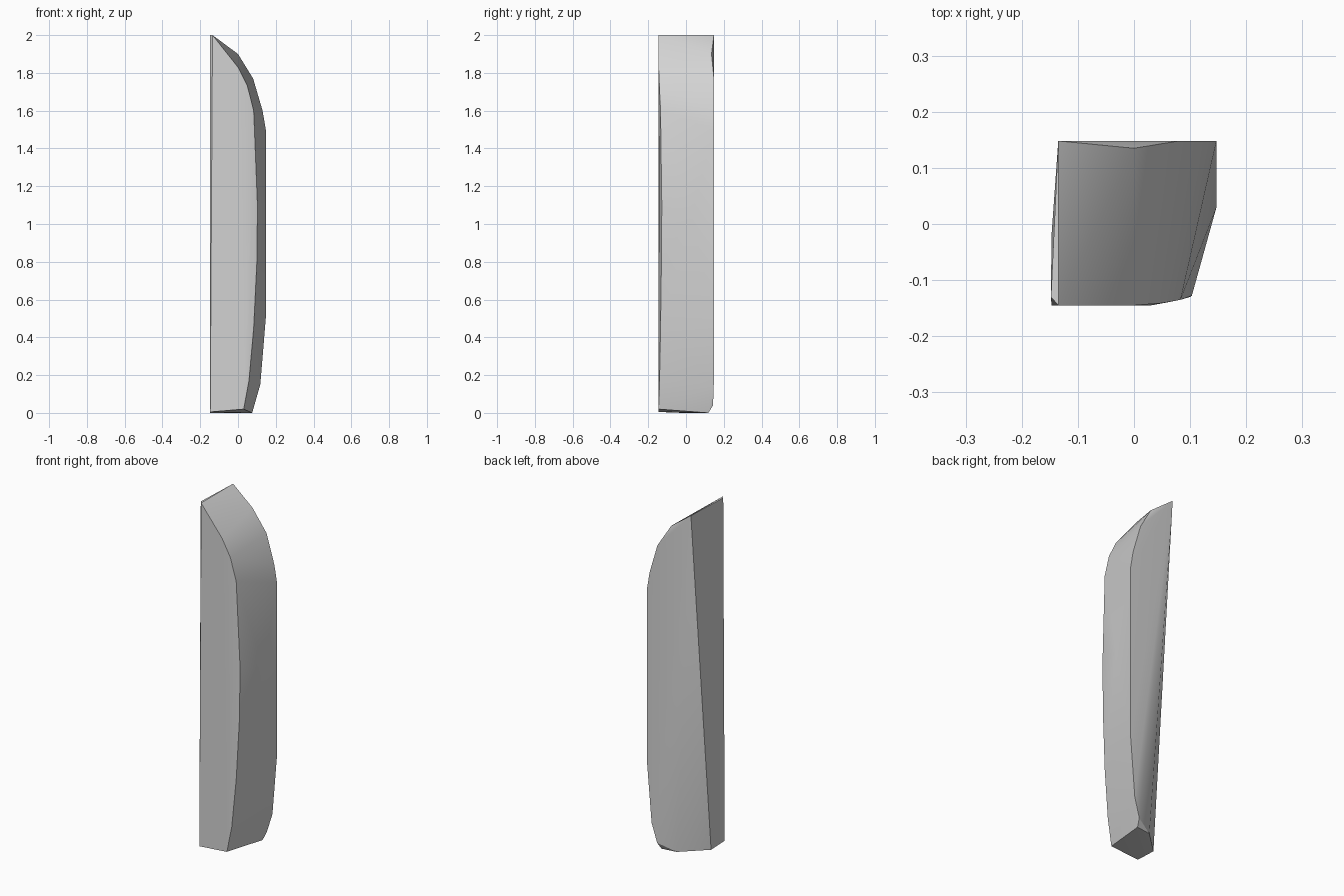
import bpy
import bmesh
import math

cube = bpy.data.objects.get("Cube")
if cube:
    bpy.data.objects.remove(cube, do_unlink=True)

# One plain light grey for the whole piece
grey = bpy.data.materials.new("light_grey")
grey.use_nodes = True
colour = (0.65, 0.65, 0.65, 1)
grey.diffuse_color = colour
grey.node_tree.nodes["Principled BSDF"].inputs["Base Color"].default_value = colour

# Curved outline of the front face, top to bottom (x, y, z)
front_edge = [(0.0, -.145, 1.83), (.05, -.141, 1.73), (.083, -.135, 1.6),
              (.103, -.128, 1.1), (.1, -.13, .8), (.083, -.135, .45),
              (.058, -.14, .17), (.03, -.145, .02)]

# Curved outline of the back face, top to bottom
back_edge = [(0, .135, 1.9), (.08, .148, 1.77), (.13, .148, 1.6),
             (.147, .148, 1.5), (.147, .148, .5), (.118, .147, .15),
             (.085, .143, .04)]

# Bulge on the curved side between the two outlines
side_bulge = [(.147, .03, 1.05)]

# Top ridge with its nicked front corner, and the five-sided foot
top_ridge = [(-.148, -.13, 2), (-.135, -.145, 2), (-.135, .148, 2)]
foot = [(-.147, -.145, .005), (-.147, -.02, 0), (-.015, .105, 0), (.075, .118, 0)]

# Wrap all outlines in one faceted solid
bm = bmesh.new()
for point in front_edge + back_edge + side_bulge + top_ridge + foot:
    bm.verts.new(point)
hull = bmesh.ops.convex_hull(bm, input=bm.verts[:])
loose = [v for v in bm.verts if not v.link_faces]
bmesh.ops.delete(bm, geom=loose, context='VERTS')
bmesh.ops.dissolve_limit(bm, angle_limit=math.radians(0.5),
                         verts=bm.verts[:], edges=bm.edges[:])
bmesh.ops.recalc_face_normals(bm, faces=bm.faces[:])

mesh = bpy.data.meshes.new("curved_block")
bm.to_mesh(mesh)
bm.free()
mesh.materials.append(grey)
block = bpy.data.objects.new("curved_block", mesh)
bpy.context.collection.objects.link(block)

# Smooth the curved side, keep the outlines crisp
bpy.ops.object.select_all(action='DESELECT')
block.select_set(True)
bpy.context.view_layer.objects.active = block
bpy.ops.object.shade_smooth_by_angle(angle=math.radians(30))
